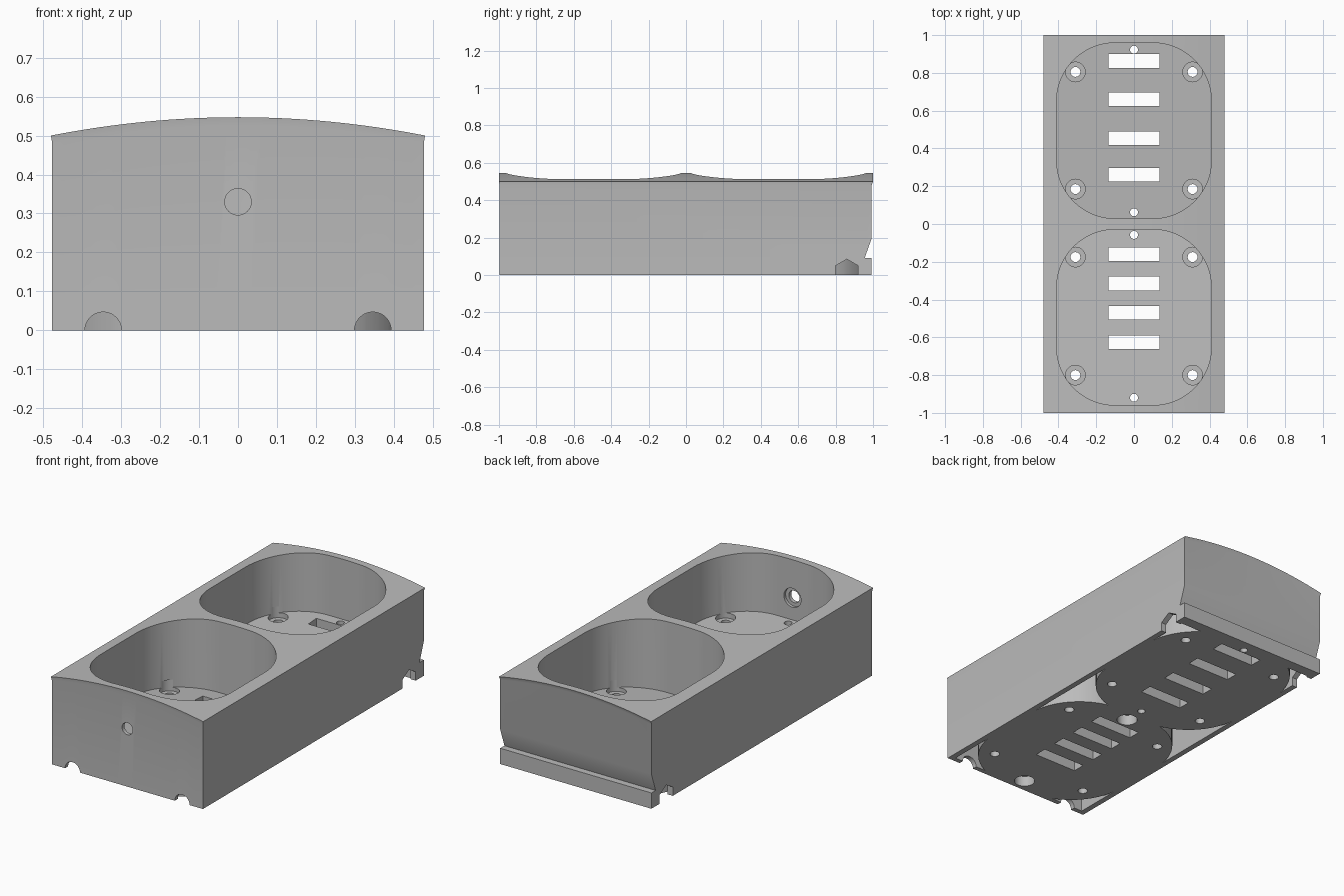
import bpy, bmesh
from math import sin, cos, pi, radians

if "Cube" in bpy.data.objects:
    bpy.data.objects.remove(bpy.data.objects["Cube"], do_unlink=True)

grey = bpy.data.materials.new("plain grey")
grey.use_nodes = True
grey.diffuse_color = (0.5, 0.5, 0.5, 1)
grey.node_tree.nodes["Principled BSDF"].inputs["Base Color"].default_value = (0.5, 0.5, 0.5, 1)


def add_object(name, bm):
    bmesh.ops.recalc_face_normals(bm, faces=bm.faces)
    mesh = bpy.data.meshes.new(name)
    bm.to_mesh(mesh)
    bm.free()
    mesh.materials.append(grey)
    obj = bpy.data.objects.new(name, mesh)
    bpy.context.scene.collection.objects.link(obj)
    return obj


def prism(name, outline, axis, lo, hi, floor=None):
    """Extrude a 2D outline along an axis; floor(y) can tilt the bottom."""
    place = {"x": lambda a, b, h: (h, a, b),
             "y": lambda a, b, h: (a, h, b),
             "z": lambda a, b, h: (a, b, h)}[axis]
    bm = bmesh.new()
    low = [bm.verts.new(place(a, b, floor(b) if floor else lo)) for a, b in outline]
    high = [bm.verts.new(place(a, b, hi)) for a, b in outline]
    bm.faces.new(low)
    bm.faces.new(high)
    n = len(low)
    for i in range(n):
        j = (i + 1) % n
        bm.faces.new((low[i], low[j], high[j], high[i]))
    return add_object(name, bm)


def circle(a, b, r, n=40):
    return [(a + r * cos(2 * pi * i / n), b + r * sin(2 * pi * i / n)) for i in range(n)]


def rect(a0, a1, b0, b1):
    return [(a0, b0), (a1, b0), (a1, b1), (a0, b1)]


def cup_outline(side, grow=0.0, n=18):
    """Rounded rectangle of one cup, optionally grown outwards."""
    pts = []
    for k, (sx, sy) in enumerate([(1, 1), (-1, 1), (-1, -1), (1, -1)]):
        for i in range(n + 1):
            t = (k + i / n) * pi / 2
            r = 0.31 + grow
            pts.append((sx * 0.1 + r * cos(t), side * 0.494 + sy * 0.155 + r * sin(t)))
    return pts


def cut(target, tool):
    mod = target.modifiers.new("cut", "BOOLEAN")
    mod.operation = "DIFFERENCE"
    mod.solver = "EXACT"
    mod.object = tool
    bpy.context.view_layer.update()
    graph = bpy.context.evaluated_depsgraph_get()
    result = bpy.data.meshes.new_from_object(target.evaluated_get(graph))
    target.modifiers.clear()
    target.data = result
    bpy.data.objects.remove(tool, do_unlink=True)


def arch(x):
    return 0.547 - 0.047 * (x / 0.48) ** 2


def floor_height(y):
    return 0.142 + 0.068 * (abs(y) - 0.05)


def make_body(n=32):
    """Block with an arched top and a slight flare at the upper edge."""
    bm = bmesh.new()
    xs = [-1 + 2 * i / n for i in range(n + 1)]
    rows = []
    for half, front, back, height in (
            (0.477, -0.997, 0.993, lambda x: 0),
            (0.477, -0.997, 0.993, lambda x: arch(x) - 0.02),
            (0.48, -1.0, 1.0, arch)):
        rows.append([[bm.verts.new((x * half, y, height(x * half))) for x in xs]
                     for y in (front, back)])
    for lower, upper in zip(rows, rows[1:]):
        for s in (0, 1):
            for i in range(n):
                bm.faces.new((lower[s][i], lower[s][i + 1], upper[s][i + 1], upper[s][i]))
        for i in (0, n):
            bm.faces.new((lower[0][i], lower[1][i], upper[1][i], upper[0][i]))
    for row in (rows[0], rows[-1]):
        for i in range(n):
            bm.faces.new((row[0][i], row[0][i + 1], row[1][i + 1], row[1][i]))
    bmesh.ops.dissolve_limit(bm, angle_limit=0.001, verts=bm.verts, edges=bm.edges)
    return add_object("double_cup_holder", bm)


body = make_body()

# Hollow underside between the outer walls and the cup walls
pocket = prism("underside_pocket", rect(-0.445, 0.445, -0.97, 0.93), "z", -0.1, 0.45)
for side in (-1, 1):
    cut(pocket, prism("cup_shell", cup_outline(side, 0.038), "z", -0.2, 0.6))
cut(body, pocket)

# Cups with sloping floors
for side in (-1, 1):
    cut(body, prism("cup", cup_outline(side), "z", 0, 1, floor_height))

# Screw recesses and screw holes
for x in (-0.31, 0.31):
    for y in (-0.8, -0.175, 0.185, 0.805):
        z = floor_height(y)
        cut(body, prism("screw_recess", circle(x, y, 0.052), "z", z - 0.025, z + 0.04))
        cut(body, prism("screw_hole", circle(x, y, 0.026, 24), "z", -0.1, 0.3))

# Pin holes, wide below the front cup
for y in (-0.92, -0.058, 0.062, 0.923):
    cut(body, prism("pin_hole", circle(0, y, 0.021, 24), "z", -0.1, 0.3))
    if y < 0:
        cut(body, prism("pin_socket", circle(0, y, 0.055), "z", -0.1, 0.06))

# Drain slots
for y in (-0.625, -0.47, -0.315, -0.16, 0.26, 0.455, 0.66, 0.863):
    cut(body, prism("drain_slot", rect(-0.135, 0.135, y - 0.036, y + 0.036), "z", -0.1, 0.3))

# Front hole with a wider recess on the inside
cut(body, prism("front_hole", circle(0, 0.33, 0.034), "y", -1.1, -0.9))
cut(body, prism("front_hole_recess", circle(0, 0.33, 0.054), "y", -0.975, -0.9))

# Groove across the back
cut(body, prism("back_groove", [(1.1, 0.09), (0.955, 0.09), (0.994, 0.2), (1.1, 0.2)],
                "x", -0.6, 0.6))

# Round front notches and peaked side notches
peaked = [(0.8, -0.1), (0.92, -0.1), (0.92, 0.05), (0.86, 0.085), (0.8, 0.05)]
for s in (-1, 1):
    cut(body, prism("front_notch", circle(s * 0.346, 0, 0.047), "y", -1.1, -0.95))
    lo, hi = sorted((s * 0.43, s * 0.6))
    cut(body, prism("side_notch", peaked, "x", lo, hi))

bpy.ops.object.select_all(action="DESELECT")
body.select_set(True)
bpy.context.view_layer.objects.active = body
bpy.ops.object.shade_smooth_by_angle(angle=radians(30))
